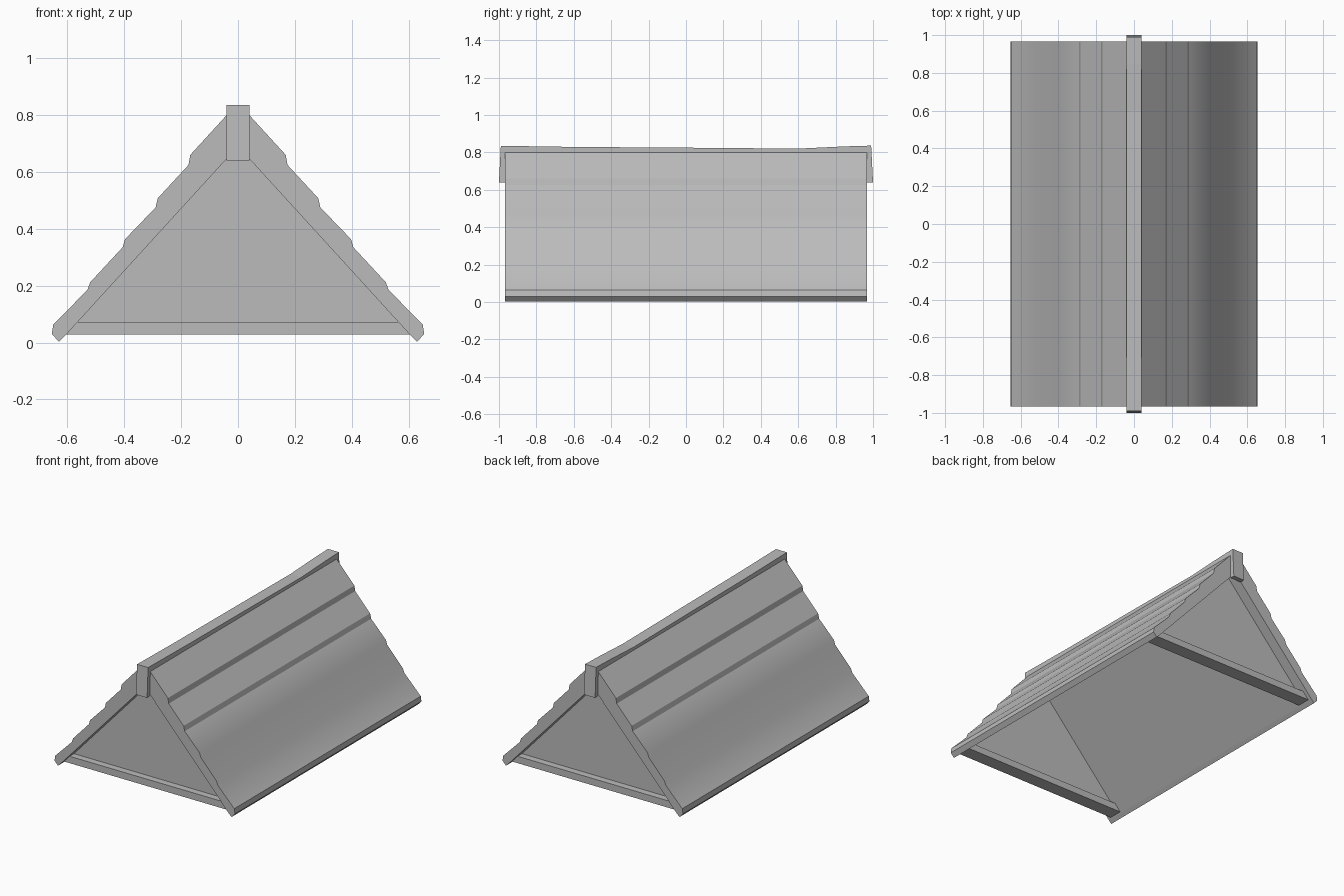
import bpy, bmesh, math

cube = bpy.data.objects.get("Cube")
if cube:
    bpy.data.objects.remove(cube, do_unlink=True)

grey = bpy.data.materials.new("roof_grey")
grey.use_nodes = True
colour = (0.5, 0.5, 0.5, 1)
grey.diffuse_color = colour
grey.node_tree.nodes["Principled BSDF"].inputs["Base Color"].default_value = colour


def extrude_profile(name, points, to_3d, depth, soft=None):
    """Extrude a flat outline; to_3d maps (u, v) to its start position."""
    bm = bmesh.new()
    face = bm.faces.new([bm.verts.new(to_3d(u, v)) for u, v in points])
    moved = bmesh.ops.extrude_face_region(bm, geom=[face])["geom"]
    bmesh.ops.translate(bm, vec=depth,
                        verts=[g for g in moved if isinstance(g, bmesh.types.BMVert)])
    bmesh.ops.recalc_face_normals(bm, faces=bm.faces)
    if soft:
        for f in bm.faces:
            f.smooth = True
        for e in bm.edges:
            e.smooth = soft(e)
    mesh = bpy.data.meshes.new(name)
    bm.to_mesh(mesh)
    bm.free()
    mesh.materials.append(grey)
    obj = bpy.data.objects.new(name, mesh)
    bpy.context.collection.objects.link(obj)
    return obj


def along_y(name, points, start, length, soft=None):
    return extrude_profile(name, points, lambda x, z: (x, start, z), (0, length, 0), soft)


# Stepped roof slopes, one outline mirrored to both sides
HALF = 0.967
outer = [(0, 0.84), (0.04, 0.8), (0.168, 0.66), (0.174, 0.625),
         (0.282, 0.508), (0.29, 0.475), (0.398, 0.363), (0.406, 0.335),
         (0.52, 0.212), (0.53, 0.185), (0.65, 0.063), (0.655, 0.03), (0.63, 0.003)]
under = [(0.61, 0.022), (0, 0.69)]
outer[0] = (0, 0.8)


def soft_step(edge):
    """Only the two lower laps are rounded over."""
    a, b = (v.co for v in edge.verts)
    return abs(a.y - b.y) > 1 and 0.38 < abs(a.x) < 0.54 and a.z > 0.1


for side, sign in (("left", 1), ("right", -1)):
    pts = [(sign * x, z) for x, z in outer + under]
    along_y(side + "_roof_slope", pts, -HALF, 2 * HALF, soft_step)

# Recessed gable walls and the tie beams across their feet
for end, sign in (("front", -1), ("back", 1)):
    along_y(end + "_gable_wall", [(-0.6, 0.04), (0.6, 0.04), (0, 0.7)],
            sign * (HALF - 0.07), -sign * 0.02)
    along_y(end + "_tie_beam", [(-0.605, 0.028), (0.605, 0.028), (0.565, 0.073), (-0.565, 0.073)],
            sign * (HALF - 0.025), -sign * 0.09)

# Sagging ridge cap that turns down over both ends
cap = [(-1, 0.64), (-0.99, 0.835), (-0.6, 0.829), (0, 0.825), (0.6, 0.82), (0.85, 0.832),
       (0.99, 0.836), (1, 0.64), (0.968, 0.64), (0.968, 0.77), (-0.968, 0.77), (-0.968, 0.64)]
extrude_profile("ridge_cap", cap, lambda y, z: (-0.04, y, z), (0.08, 0, 0))
